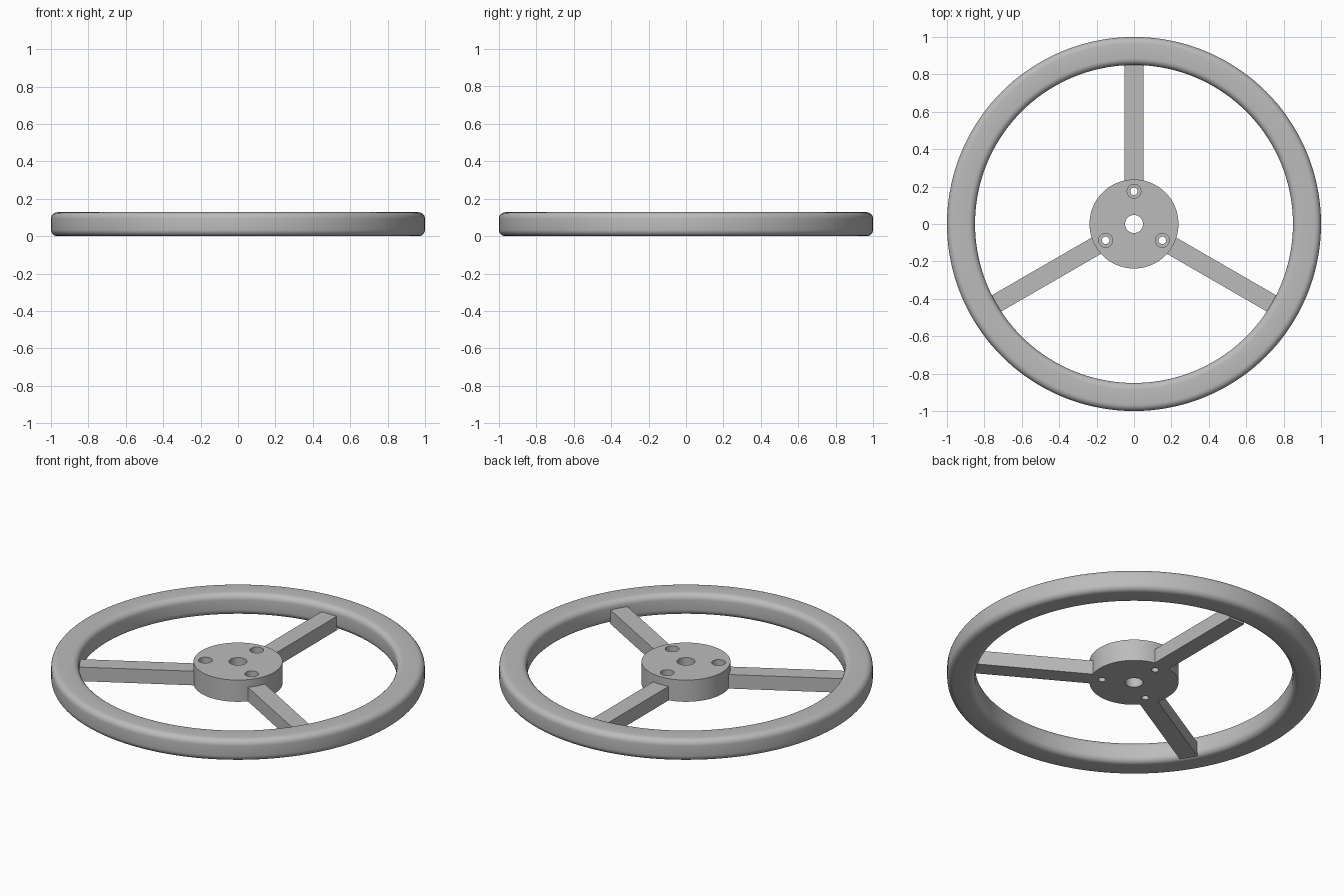
import bpy, bmesh, math
from mathutils import Matrix, Vector

HEIGHT = 0.128
RIM_OUTER, RIM_INNER, FILLET = 1.0, 0.85, 0.035
HUB_RADIUS = 0.238
SPOKE_ANGLES = [math.radians(a) for a in (90, 210, 330)]

cube = bpy.data.objects.get("Cube")
if cube:
    bpy.data.objects.remove(cube, do_unlink=True)

gray = bpy.data.materials.new("cast gray")
gray.use_nodes = True
gray.diffuse_color = (0.5, 0.5, 0.5, 1)
gray.node_tree.nodes["Principled BSDF"].inputs["Base Color"].default_value = (0.5, 0.5, 0.5, 1)


def make_object(name, bm):
    bmesh.ops.recalc_face_normals(bm, faces=bm.faces)
    mesh = bpy.data.meshes.new(name)
    bm.to_mesh(mesh)
    bm.free()
    mesh.materials.append(gray)
    obj = bpy.data.objects.new(name, mesh)
    bpy.context.collection.objects.link(obj)
    return obj


def smooth(obj):
    bpy.ops.object.select_all(action="DESELECT")
    obj.select_set(True)
    bpy.context.view_layer.objects.active = obj
    bpy.ops.object.shade_smooth_by_angle(angle=math.radians(30))


def cylinder(bm, radius, z0, z1, center=(0, 0), segments=48):
    place = Matrix.Translation((center[0], center[1], (z0 + z1) / 2))
    bmesh.ops.create_cone(bm, cap_ends=True, segments=segments, radius1=radius,
                          radius2=radius, depth=z1 - z0, matrix=place)


# Rim: rounded rectangle section spun round the axis
bm = bmesh.new()
section = []
corners = [(RIM_OUTER - FILLET, HEIGHT - FILLET), (RIM_INNER + FILLET, HEIGHT - FILLET),
           (RIM_INNER + FILLET, FILLET), (RIM_OUTER - FILLET, FILLET)]
for quarter, (r, z) in enumerate(corners):
    for step in range(7):
        a = (quarter + step / 6) * math.pi / 2
        section.append(bm.verts.new((r + FILLET * math.cos(a), 0, z + FILLET * math.sin(a))))
edges = [bm.edges.new((v, section[i - 1])) for i, v in enumerate(section)]
bmesh.ops.spin(bm, geom=section + edges, cent=(0, 0, 0), axis=(0, 0, 1),
               angle=math.tau, steps=144, use_merge=True)
bmesh.ops.remove_doubles(bm, verts=bm.verts, dist=1e-5)
smooth(make_object("rim", bm))

# Hub: disc with a centre bore and three counterbored bolt holes
bm = bmesh.new()
cylinder(bm, HUB_RADIUS, 0, HEIGHT, segments=96)
hub = make_object("hub", bm)


def cut(obj, name, radius, z0, centers):
    bm = bmesh.new()
    for center in centers:
        cylinder(bm, radius, z0, HEIGHT + 0.05, center)
    cutter = make_object(name, bm)
    cutter.hide_render = True
    mod = obj.modifiers.new(name, "BOOLEAN")
    mod.operation = "DIFFERENCE"
    mod.solver = "EXACT"
    mod.object = cutter
    bpy.ops.object.select_all(action="DESELECT")
    bpy.context.view_layer.objects.active = obj
    obj.select_set(True)
    bpy.ops.object.modifier_apply(modifier=mod.name)
    bpy.data.objects.remove(cutter, do_unlink=True)


bolts = [(0.175 * math.cos(a), 0.175 * math.sin(a)) for a in SPOKE_ANGLES]
cut(hub, "centre_bore", 0.048, -0.05, [(0, 0)])
cut(hub, "bolt_holes", 0.02, -0.05, bolts)
cut(hub, "counterbores", 0.037, HEIGHT / 2, bolts)
smooth(hub)

# Spokes: flat bars from the hub to the rim, flush with the underside
START, END, WIDTH, THICKNESS = 0.225, 0.857, 0.1, 0.083
for side, angle in zip(("back", "right", "left"), SPOKE_ANGLES):
    bm = bmesh.new()
    shape = (Matrix.Rotation(angle, 4, "Z")
             @ Matrix.Translation(((START + END) / 2, 0, THICKNESS / 2))
             @ Matrix.Diagonal(Vector((END - START, WIDTH, THICKNESS, 1))))
    bmesh.ops.create_cube(bm, size=1, matrix=shape)
    make_object(side + "_spoke", bm)
